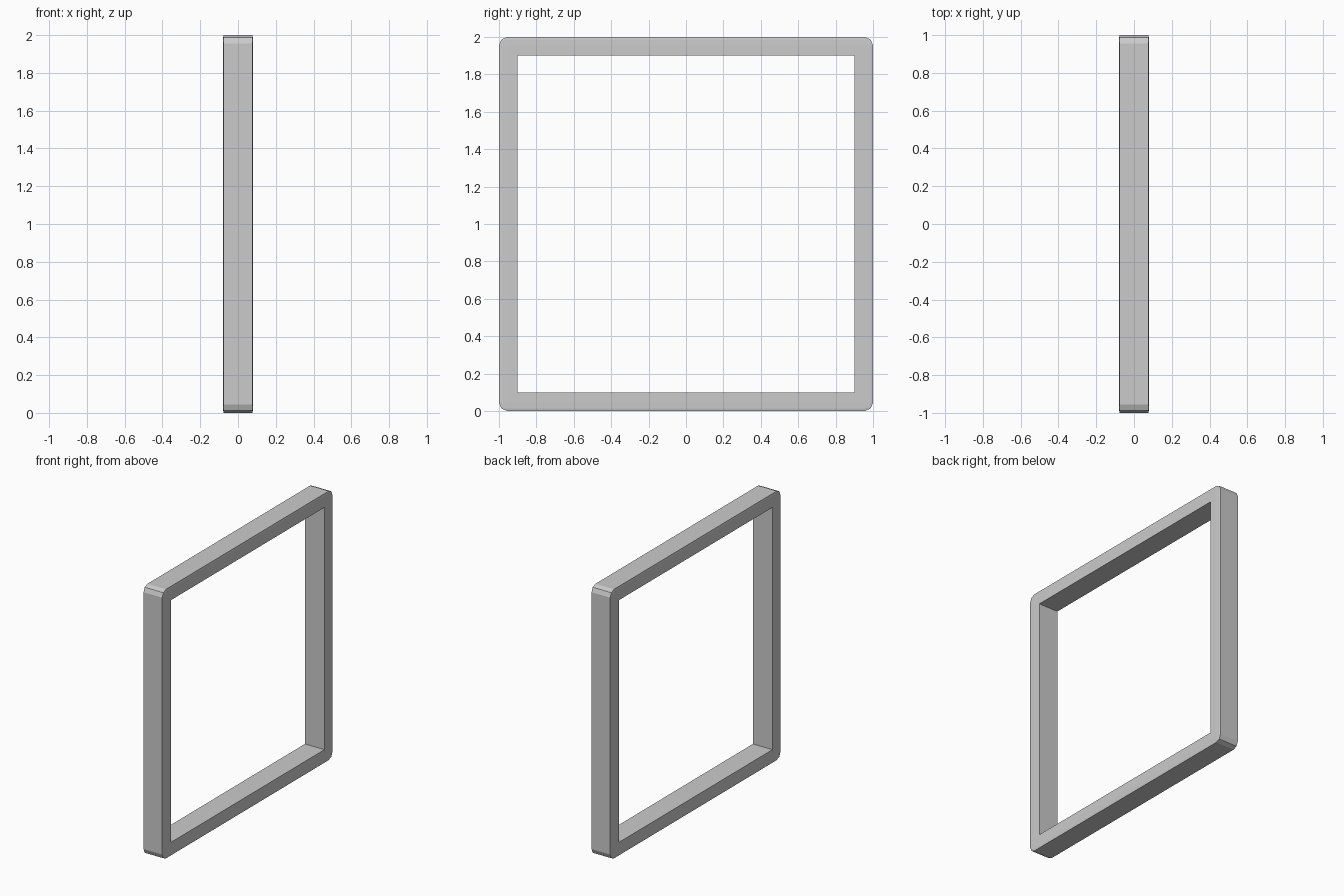
import bpy
import bmesh
from mathutils import Matrix

if "Cube" in bpy.data.objects:
    bpy.data.objects.remove(bpy.data.objects["Cube"])

DEPTH = 0.16      # full thickness along x
OPENING = 1.8     # inner square side
ROUND = 0.045     # corner rounding


def block(name, size, rounding=0.0):
    """Box centred at z = 1; rounded as a 2-unit cube, then squashed along x."""
    bm = bmesh.new()
    bmesh.ops.create_cube(bm, size=2)
    if rounding:
        bmesh.ops.bevel(bm, geom=bm.edges[:], offset=rounding, segments=2,
                        profile=0.5, affect='EDGES')
    bm.transform(Matrix.Translation((0, 0, 1)) @
                 Matrix.Diagonal((size[0] / 2, size[1] / 2, size[2] / 2, 1)))
    mesh = bpy.data.meshes.new(name)
    bm.to_mesh(mesh)
    bm.free()
    obj = bpy.data.objects.new(name, mesh)
    bpy.context.collection.objects.link(obj)
    return obj


# Outer rounded slab and the square opening cut through it
frame = block("square_frame", (DEPTH, 2, 2), ROUND)
cutter = block("opening_cutter", (1, OPENING, OPENING))
cutter.hide_render = True

cut = frame.modifiers.new("opening", 'BOOLEAN')
cut.operation = 'DIFFERENCE'
cut.solver = 'EXACT'
cut.object = cutter

# Bake the cut and drop the helper
bpy.context.view_layer.objects.active = frame
frame.select_set(True)
bpy.ops.object.modifier_apply(modifier=cut.name)
bpy.data.objects.remove(cutter)
